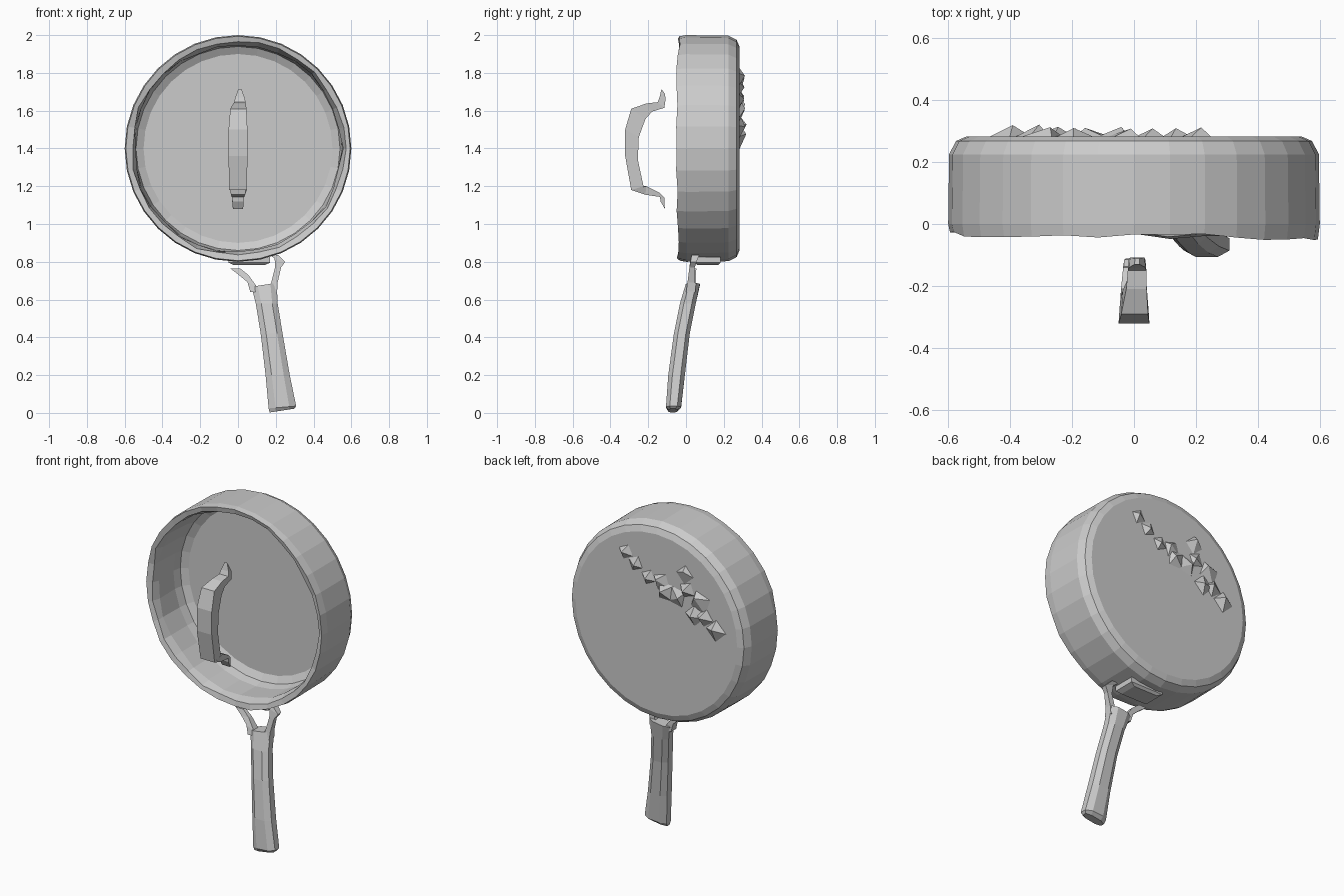
import bpy, bmesh, math, random

random.seed(4)


def make_object(name, bm):
    bmesh.ops.recalc_face_normals(bm, faces=bm.faces)
    mesh = bpy.data.meshes.new(name)
    bm.to_mesh(mesh)
    bm.free()
    obj = bpy.data.objects.new(name, mesh)
    bpy.context.collection.objects.link(obj)
    return obj


def loft(name, rings):
    """Skin a list of equal-length point rings and cap both ends."""
    bm = bmesh.new()
    rows = [[bm.verts.new(p) for p in ring] for ring in rings]
    n = len(rows[0])
    for a, b in zip(rows, rows[1:]):
        for i in range(n):
            j = (i + 1) % n
            bm.faces.new((a[i], a[j], b[j], b[i]))
    bm.faces.new(rows[0])
    bm.faces.new(rows[-1])
    return make_object(name, bm)


def octagon(cx, cy, z, hw, hd, tilt=0.0):
    """Chamfered rectangular section across the handle."""
    k = 0.5
    pts = [(1, k), (k, 1), (-k, 1), (-1, k), (-1, -k), (-k, -1), (k, -1), (1, -k)]
    return [(cx + hw * u, cy + hd * v, z + tilt * u) for u, v in pts]


def quad(cx, cy, cz, hw, hd, slope=0.0):
    return [(cx + hw * u, cy + hd * v, cz + slope * u)
            for u, v in ((1, 1), (-1, 1), (-1, -1), (1, -1))]


# Pan body: revolved open dish, axis along y, slightly uneven rim
SEG, CZ = 32, 1.4
profile = [(0.54, 0.283), (0.575, 0.268), (0.597, 0.225), (0.6, 0.0),
           (0.594, -0.037), (0.568, -0.03), (0.553, 0.02), (0.551, 0.17),
           (0.54, 0.22), (0.5, 0.243)]
wobble = [random.uniform(-0.012, 0.008) for _ in range(SEG)]
rings = []
for k, (r, y) in enumerate(profile):
    ring = []
    for i in range(SEG):
        a = 2 * math.pi * i / SEG
        dy = wobble[i] - 0.005 * math.cos(a) if k in (4, 5) else 0
        dr = random.uniform(-0.012, 0.006) if k in (5, 6) else 0
        ring.append((math.cos(a) * (r + dr), y + dy, CZ + math.sin(a) * (r + dr)))
    rings.append(ring)
loft("pan_body", rings)

# Rough spiky patch on the back of the pan, along an arc
spots = [(0.2, 1.78), (0.14, 1.73), (0.05, 1.67), (-0.04, 1.66), (-0.07, 1.61),
         (-0.19, 1.74), (-0.13, 1.6), (-0.21, 1.66), (-0.3, 1.6), (-0.26, 1.52),
         (-0.33, 1.52), (-0.4, 1.46)]
bm = bmesh.new()
for x, z in spots:
    r = random.uniform(0.055, 0.085)
    turn = random.uniform(0, 2)
    base = [bm.verts.new((x + r * math.cos(turn + i * math.pi / 2), 0.278,
                          z + r * math.sin(turn + i * math.pi / 2))) for i in range(4)]
    tip = bm.verts.new((x + random.uniform(-0.03, 0.03), random.uniform(0.306, 0.322),
                        z + random.uniform(-0.01, 0.04)))
    bm.faces.new(base)
    for i in range(4):
        bm.faces.new((base[i], base[(i + 1) % 4], tip))
make_object("back_spikes", bm)

# Lid grip: bowed strap; centre x, half width, outer (y, z), inner (y, z)
strap = [(0.0, 0.03, (-0.135, 1.12), (-0.112, 1.08)),
         (0.0, 0.035, (-0.14, 1.165), (-0.115, 1.14)),
         (0.0, 0.042, (-0.21, 1.2), (-0.215, 1.155)),
         (0.0, 0.047, (-0.29, 1.18), (-0.225, 1.2)),
         (0.0, 0.05, (-0.322, 1.36), (-0.255, 1.34)),
         (0.0, 0.05, (-0.322, 1.5), (-0.25, 1.46)),
         (0.002, 0.043, (-0.29, 1.61), (-0.215, 1.555)),
         (0.008, 0.033, (-0.21, 1.638), (-0.18, 1.595)),
         (0.01, 0.03, (-0.15, 1.645), (-0.115, 1.615)),
         (0.01, 0.025, (-0.14, 1.67), (-0.108, 1.66)),
         (0.01, 0.008, (-0.13, 1.715), (-0.112, 1.69))]
loft("lid_grip", [[(c - w, *o), (c + w, *o), (c + w * 0.9, *i), (c - w * 0.9, *i)]
                  for c, w, o, i in strap])

# Long handle, leaning sideways and towards the front
loft("pan_handle", [octagon(0.232, -0.07, 0.012, 0.065, 0.024, 0.010),
                    octagon(0.235, -0.066, 0.03, 0.073, 0.04, 0.006),
                    octagon(0.21, -0.05, 0.2, 0.064, 0.044),
                    octagon(0.178, -0.022, 0.42, 0.058, 0.042),
                    octagon(0.152, 0.01, 0.58, 0.058, 0.042),
                    octagon(0.138, 0.036, 0.678, 0.067, 0.037, 0.01)])

# Forked prongs joining the handle to the pan
loft("left_prong", [quad(0.1, 0.025, 0.64, 0.035, 0.025),
                    quad(0.075, 0.03, 0.68, 0.025, 0.022, -0.012),
                    quad(0.03, 0.038, 0.73, 0.025, 0.014),
                    quad(-0.015, 0.045, 0.765, 0.026, 0.01)])
loft("right_prong", [quad(0.177, 0.025, 0.64, 0.03, 0.025),
                     quad(0.193, 0.028, 0.69, 0.017, 0.02),
                     quad(0.212, 0.032, 0.77, 0.016, 0.014),
                     quad(0.222, 0.04, 0.81, 0.028, 0.016, -0.01),
                     quad(0.19, 0.05, 0.835, 0.025, 0.02)])

# Mounting bracket under the pan
loft("handle_bracket", [quad(0.06, 0.115, 0.782, 0.08, 0.055),
                        quad(0.06, 0.115, 0.795, 0.11, 0.068),
                        quad(0.06, 0.115, 0.825, 0.11, 0.068)])
